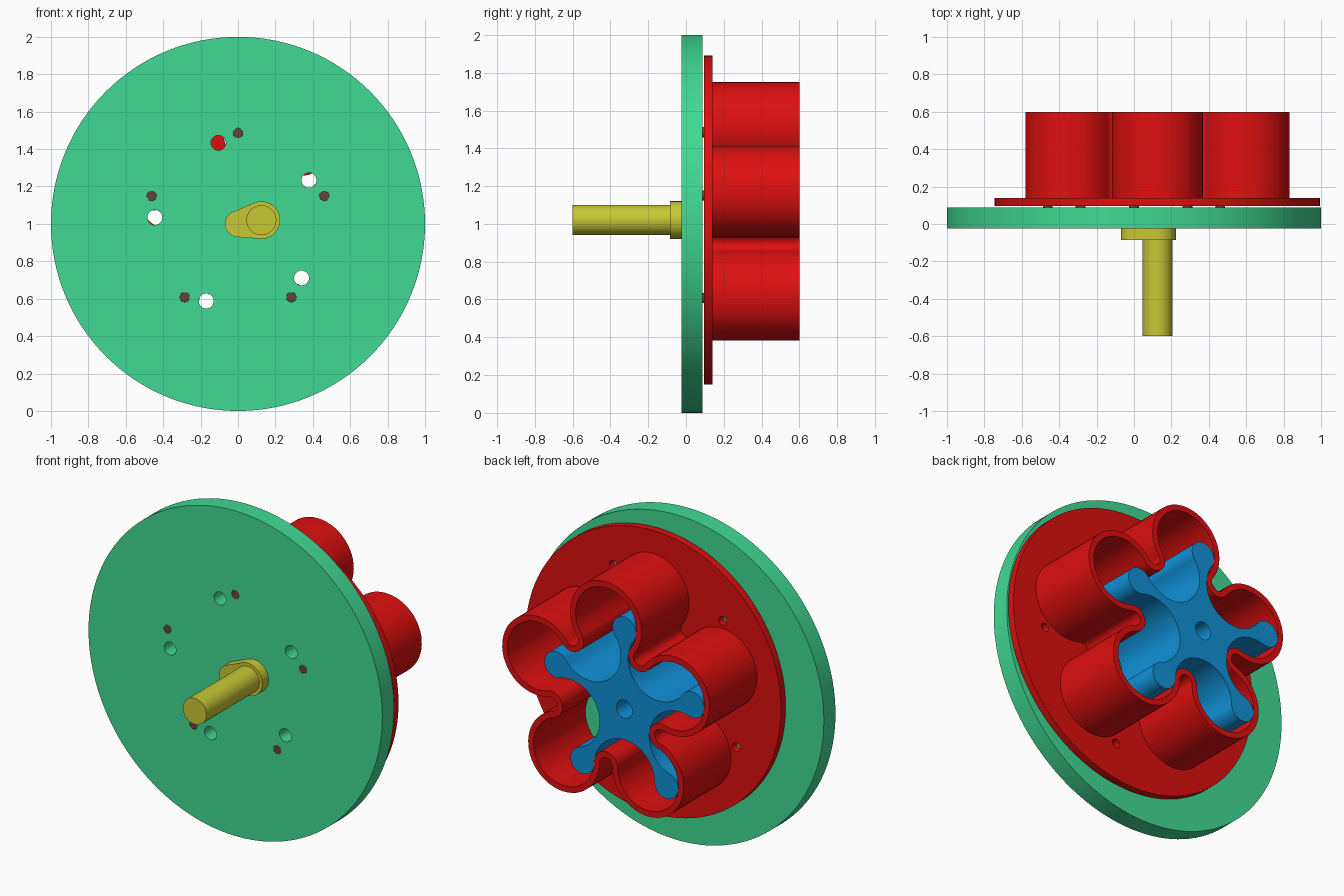
import bpy, bmesh
from math import sin, cos, pi, radians, hypot

if "Cube" in bpy.data.objects:
    bpy.data.objects.remove(bpy.data.objects["Cube"])


def material(name, rgb):
    lin = [((c / 255 + 0.055) / 1.055) ** 2.4 if c > 10 else c / 255 / 12.92 for c in rgb]
    m = bpy.data.materials.new(name)
    m.diffuse_color = (*lin, 1)
    m.use_nodes = True
    m.node_tree.nodes["Principled BSDF"].inputs["Base Color"].default_value = m.diffuse_color
    return m


GREEN = material("green", (64, 217, 148))
RED = material("red", (222, 15, 15))
BLUE = material("blue", (16, 145, 215))
YELLOW = material("yellow", (200, 200, 54))
BROWN = material("brown", (100, 68, 58))

HUB = (0.0, 1.0)           # disc and rotor axis
OFF = (0.125, 1.02)        # housing and shaft axis
ARM = 0.487                # distance of lobe centres from their axis
MID = ARM * cos(pi / 5)    # distance of the points between lobes
HALF = ARM * sin(pi / 5)   # half the spacing of lobes


def arc(c, r, a0, a1, n):
    """Points along an arc, angles in degrees."""
    return [(c[0] + r * cos(radians(a0 + (a1 - a0) * i / n)),
             c[1] + r * sin(radians(a0 + (a1 - a0) * i / n))) for i in range(n + 1)]


def circle(c, r, n=64):
    return arc(c, r, 0, 360, n)[:-1]


def ring(c, r, start, n=5):
    """Centres spaced evenly on a circle."""
    return [p for p in arc(c, r, start, start + 360, n)[:-1]]


def lobed(c, r):
    """Five round lobes joined by inward half circles."""
    pts = []
    for k in range(5):
        a = 90 + 72 * k
        lobe = arc(c, ARM, a, a, 1)[0]
        neck = arc(c, MID, a + 36, a + 36, 1)[0]
        pts += arc(lobe, r, a - 126, a + 126, 36)[:-1]
        pts += arc(neck, HALF - r, a + 126 + 180, a + 126, 24)[:-1]
    return pts


def plate(name, loops, y0, y1, mat):
    """Extrude a flat outline with holes from y0 to y1."""
    cu = bpy.data.curves.new(name, 'CURVE')
    cu.dimensions, cu.fill_mode = '2D', 'BOTH'
    cu.extrude = (y1 - y0) / 2
    for pts in loops:
        s = cu.splines.new('POLY')
        s.points.add(len(pts) - 1)
        for p, (x, z) in zip(s.points, pts):
            p.co = (x, z, 0, 1)
        s.use_cyclic_u = True
    ob = bpy.data.objects.new(name, cu)
    bpy.context.collection.objects.link(ob)
    ob.rotation_euler = (pi / 2, 0, 0)
    ob.location = (0, (y0 + y1) / 2, 0)
    bpy.ops.object.select_all(action='DESELECT')
    ob.select_set(True)
    bpy.context.view_layer.objects.active = ob
    bpy.ops.object.convert(target='MESH')
    ob = bpy.context.object
    bm = bmesh.new()
    bm.from_mesh(ob.data)
    bmesh.ops.remove_doubles(bm, verts=bm.verts, dist=1e-5)
    bmesh.ops.recalc_face_normals(bm, faces=bm.faces)
    bm.to_mesh(ob.data)
    bm.free()
    ob.data.materials.clear()
    ob.data.materials.append(mat)
    bpy.ops.object.shade_smooth_by_angle(angle=radians(30))
    return ob


# Base disc with five ports and five pin holes
ports = ring(HUB, 0.446, 31.6)
pins = ring(HUB, 0.485, 90)
plate("base_disc", [circle(HUB, 1, 128)] + [circle(p, 0.04, 32) for p in ports]
      + [circle(p, 0.027, 24) for p in pins], -0.025, 0.088, GREEN)

# Pins joining disc and rotor
for i, p in enumerate(pins):
    plate(f"pin_{i + 1}", [circle(p, 0.0265, 24)], -0.024, 0.2, BROWN)

# Housing: flange with bolt holes, and the lobed wall
cavity = lobed(OFF, 0.207)
plate("housing_flange", [circle(OFF, 0.87, 128), cavity]
      + [circle(p, 0.027, 24) for p in ring(OFF, 0.645, 65)], 0.095, 0.14, RED)
plate("housing_wall", [lobed(OFF, 0.243), cavity], 0.139, 0.6, RED)

# Five-armed rotor with centre hole
plate("rotor", [lobed(HUB, 0.08), circle(HUB, 0.055, 32)], 0.095, 0.6, BLUE)

# Crank: two circles joined by their outer tangents
dx, dz = OFF[0] - HUB[0], OFF[1] - HUB[1]
tilt = math_tilt = 9.1
spread = 76.3
web = arc(OFF, 0.1, tilt - 180 + spread, tilt + 180 - spread, 48) \
    + arc(HUB, 0.07, tilt + 180 - spread, tilt + 180 + spread, 32)
plate("crank_web", [web], -0.085, -0.025, YELLOW)
plate("crank_shaft", [circle(OFF, 0.08)], -0.6, -0.084, YELLOW)
